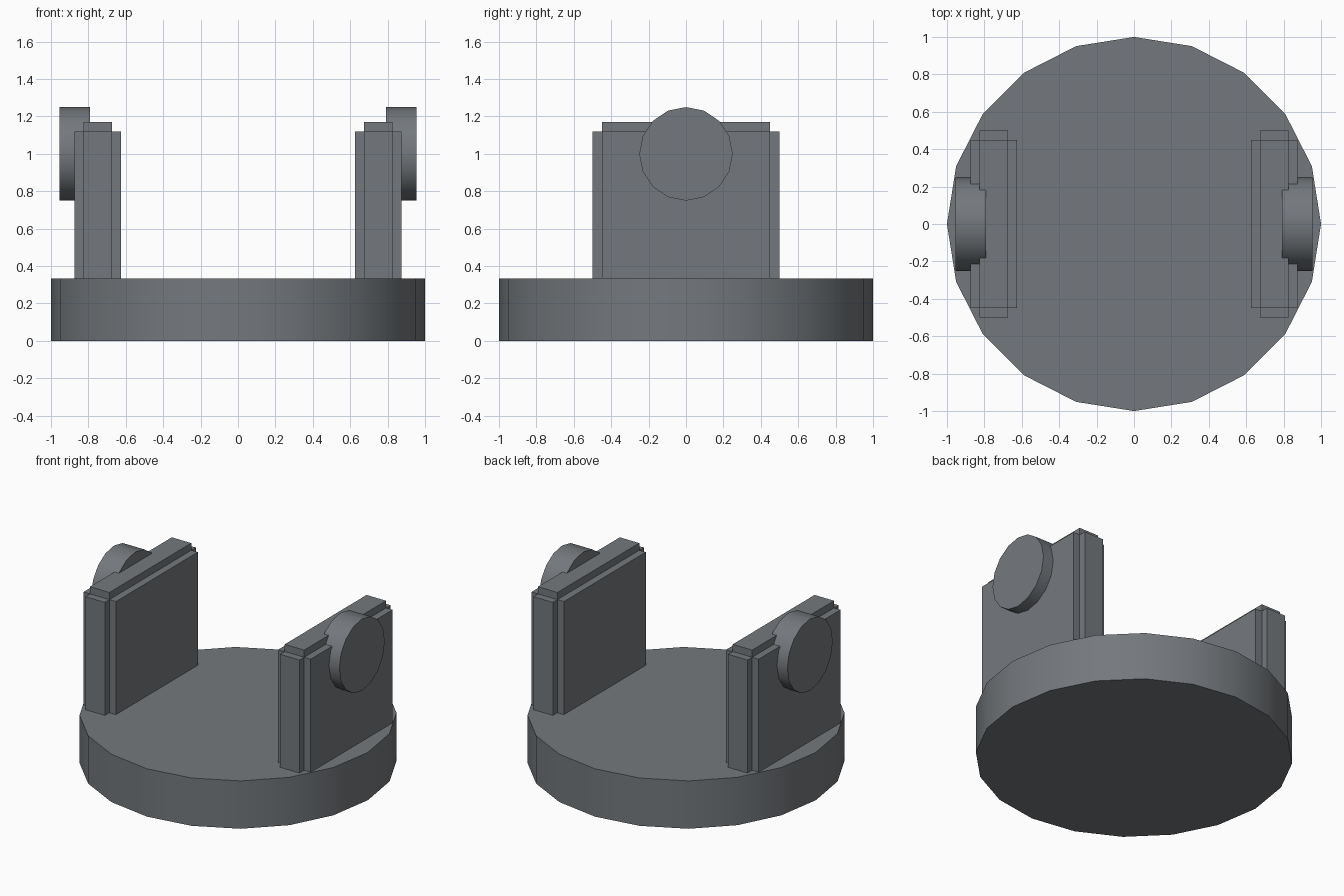
import bpy, bmesh
from math import pi
from mathutils import Matrix

if "Cube" in bpy.data.objects:
    bpy.data.objects.remove(bpy.data.objects["Cube"])

# Dark blue-grey finish shared by all parts
finish = bpy.data.materials.new("slate_grey")
finish.diffuse_color = (0.175, 0.19, 0.205, 1)
finish.use_nodes = True
finish.node_tree.nodes["Principled BSDF"].inputs["Base Color"].default_value = finish.diffuse_color


def add_object(name, bm, mirrored=False):
    bmesh.ops.recalc_face_normals(bm, faces=bm.faces[:])
    mesh = bpy.data.meshes.new(name)
    bm.to_mesh(mesh)
    bm.free()
    mesh.materials.append(finish)
    obj = bpy.data.objects.new(name, mesh)
    bpy.context.collection.objects.link(obj)
    if mirrored:
        obj.modifiers.new("mirror_x", 'MIRROR')
    return obj


def disc(name, sides, radius, depth, matrix, mirrored=False):
    bm = bmesh.new()
    bmesh.ops.create_cone(bm, cap_ends=True, segments=sides, radius1=radius,
                          radius2=radius, depth=depth, matrix=matrix)
    obj = add_object(name, bm, mirrored)
    bpy.ops.object.select_all(action='DESELECT')
    bpy.context.view_layer.objects.active = obj
    obj.select_set(True)
    bpy.ops.object.shade_smooth_by_angle(angle=pi / 6)
    return obj


BASE_TOP = 0.333
PLATE_X = 0.75
STEP = 0.05

# Round base
disc("round_base", 20, 1.0, BASE_TOP, Matrix.Translation((0, 0, BASE_TOP / 2)))

# Upright plates: a core block with each exposed face raised one step
bm = bmesh.new()
height = 1.12 - BASE_TOP
bmesh.ops.create_cube(bm, size=1, matrix=Matrix.Translation((PLATE_X, 0, BASE_TOP + height / 2))
                      @ Matrix.Diagonal((0.15, 0.9, height, 1)))
bm.normal_update()
raised = [f for f in bm.faces if f.normal.z > -0.5]
for face in bmesh.ops.extrude_discrete_faces(bm, faces=raised)["faces"]:
    face.normal_update()
    bmesh.ops.translate(bm, verts=face.verts[:], vec=face.normal * STEP)
add_object("side_plates", bm, mirrored=True)

# Round pivot caps set into the outer faces of the plates
disc("pivot_caps", 16, 0.25, 0.165,
     Matrix.Translation((0.8725, 0, 1.0)) @ Matrix.Rotation(pi / 2, 4, 'Y'), mirrored=True)
